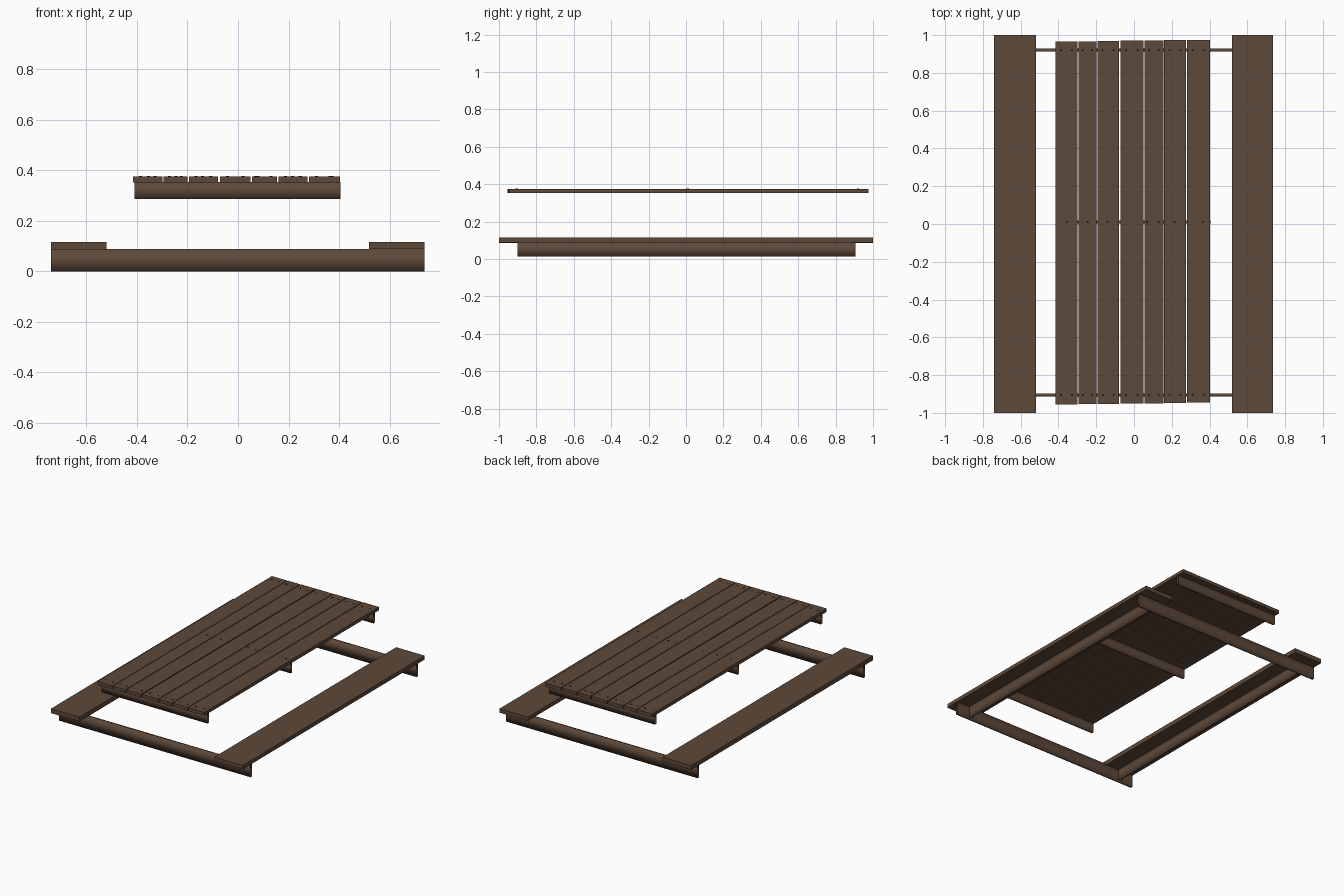
import bpy
import bmesh
from mathutils import Matrix

if "Cube" in bpy.data.objects:
    bpy.data.objects.remove(bpy.data.objects["Cube"])


def material(name, rgb):
    m = bpy.data.materials.new(name)
    m.diffuse_color = (*rgb, 1)
    m.use_nodes = True
    m.node_tree.nodes["Principled BSDF"].inputs["Base Color"].default_value = m.diffuse_color
    return m


WOOD = material("brown wood", (0.11, 0.066, 0.042))
NAIL = material("dark nail", (0.012, 0.009, 0.007))


def add_object(name, bm, mat, smooth=False):
    me = bpy.data.meshes.new(name)
    bm.to_mesh(me)
    bm.free()
    me.materials.append(mat)
    for p in me.polygons:
        p.use_smooth = smooth
    ob = bpy.data.objects.new(name, me)
    bpy.context.collection.objects.link(ob)
    return ob


def board(name, x, y, z, open_axis=None, smooth=False):
    """Box between three (low, high) ranges; open_axis leaves the end grain off."""
    bm = bmesh.new()
    bmesh.ops.create_cube(bm, size=1)
    for v in bm.verts:
        for i, (lo, hi) in enumerate((x, y, z)):
            v.co[i] = lo if v.co[i] < 0 else hi
    bm.normal_update()
    if open_axis is not None:
        ends = [f for f in bm.faces if abs(f.normal[open_axis]) > 0.9]
        bmesh.ops.delete(bm, geom=ends, context='FACES')
    return add_object(name, bm, WOOD, smooth)


# table top planks, each slightly offset lengthwise
planks = [(-0.415, -0.299), (-0.295, -0.199), (-0.194, -0.079), (-0.072, 0.050),
          (0.055, 0.155), (0.160, 0.275), (0.280, 0.403)]
for i, x in enumerate(planks):
    shift = 0.0015 * i
    board(f"top_plank_{i + 1}", x, (-0.955 + shift, 0.966 + shift), (0.352, 0.375))

# battens under the table top
for name, y in (("front", -0.905), ("middle", 0.01), ("back", 0.92)):
    board(f"{name}_batten", (-0.41, 0.405), (y - 0.008, y + 0.008),
          (0.285, 0.353), open_axis=0, smooth=True)

# seats with a lengthwise beam under the middle of each
for name, x, z in (("left", (-0.74, -0.52), (0.085, 0.116)),
                   ("right", (0.518, 0.737), (0.089, 0.116))):
    mid = sum(x) / 2
    board(f"{name}_seat", x, (-1, 1), z)
    board(f"{name}_seat_beam", (mid - 0.008, mid + 0.008), (-0.9, 0.907),
          (0.012, 0.09), open_axis=1, smooth=True)

# cross rails joining the two seats
for name, y in (("front", -0.905), ("back", 0.92)):
    board(f"{name}_cross_rail", (-0.74, 0.737), (y - 0.008, y + 0.008),
          (0.0, 0.088), open_axis=0, smooth=True)

# nail heads, two per plank at the ends and single ones along the middle
spots = [(x, 0.01) for x in (-0.355, -0.245, -0.14, 0.07, 0.13, 0.215, 0.365)]
for lo, hi in planks:
    for t in (0.25, 0.75):
        spots += [(lo + t * (hi - lo), y) for y in (-0.905, 0.92)]
bm = bmesh.new()
for x, y in spots:
    bmesh.ops.create_cone(bm, cap_ends=True, segments=8, radius1=0.006, radius2=0.006,
                          depth=0.002, matrix=Matrix.Translation((x, y, 0.3755)))
add_object("nail_heads", bm, NAIL)
